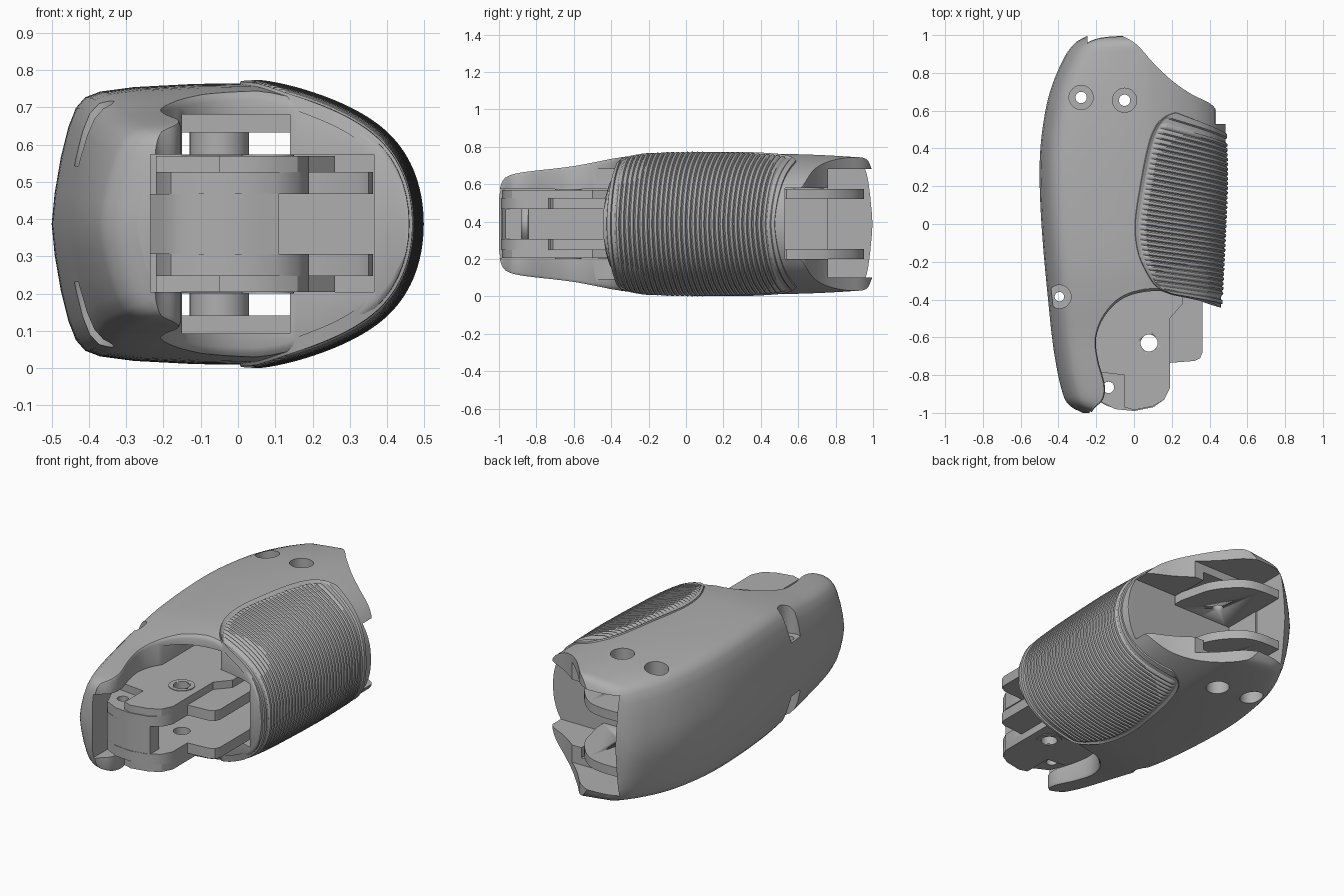
import bpy, bmesh, math
from mathutils import Vector

if "Cube" in bpy.data.objects:
    bpy.data.objects.remove(bpy.data.objects["Cube"])

MID = 0.387          # mirror plane height
CX = 0.05            # crown of the cross-section

grey = bpy.data.materials.new("warm_grey")
grey.use_nodes = True
grey.diffuse_color = (0.43, 0.43, 0.43, 1)
grey.node_tree.nodes["Principled BSDF"].inputs["Base Color"].default_value = (0.43, 0.43, 0.43, 1)

LEFT = [(-1, -.27), (-.97, -.33), (-.92, -.37), (-.7, -.42), (-.4, -.455), (0, -.49),
        (.3, -.5), (.5, -.485), (.7, -.445), (.88, -.37), (.96, -.31), (1, -.24)]
RIGHT = [(-1, .44), (-.43, .46), (.2, .488), (.45, .485), (.63, .485), (1, .485)]
HALF = [(-1, .235), (-.97, .262), (-.9, .28), (-.6, .318), (-.4, .35), (-.2, .371),
        (.2, .378), (.6, .373), (.9, .358), (.97, .345), (1, .29)]
GRIP_EDGE = [(-.375, .21), (-.34, .12), (-.27, .06), (-.15, .005), (0, -.012), (.2, .015),
             (.42, .06), (.53, .105), (.58, .165), (.6, .23)]


def curve(table, t):
    """Smooth interpolation of a short table."""
    t = min(max(t, table[0][0]), table[-1][0])
    n = len(table)

    def slope(i):
        a, b = table[max(i - 1, 0)], table[min(i + 1, n - 1)]
        return (b[1] - a[1]) / (b[0] - a[0])
    i = max(k for k in range(n - 1) if table[k][0] <= t)
    (a, p), (b, q) = table[i], table[i + 1]
    d = b - a
    s = (t - a) / d
    return (p * (1 + 2 * s) * (1 - s) ** 2 + q * s * s * (3 - 2 * s)
            + d * slope(i) * s * (1 - s) ** 2 + d * slope(i + 1) * s * s * (s - 1))


def crown(a):
    """Relative height of the right half of the cross-section."""
    return math.cos(a) - .03 * math.sin(4 * max(a, 0))


def height(x, y):
    f = min(max((x - CX) / (curve(RIGHT, y) - CX), 0), 1)
    return max(curve(HALF, y) * crown(math.asin(f)), 0.1)


def finish(name, bm, smooth=None):
    bmesh.ops.recalc_face_normals(bm, faces=bm.faces)
    me = bpy.data.meshes.new(name)
    bm.to_mesh(me)
    bm.free()
    ob = bpy.data.objects.new(name, me)
    bpy.context.collection.objects.link(ob)
    me.materials.append(grey)
    if smooth:
        shade(ob, smooth)
    return ob


def shade(ob, angle):
    bpy.ops.object.select_all(action='DESELECT')
    ob.select_set(True)
    bpy.context.view_layer.objects.active = ob
    bpy.ops.object.shade_smooth_by_angle(angle=math.radians(angle))


def loft(name, rings, smooth=None):
    """Closed solid through matching rings of points."""
    bm = bmesh.new()
    rows = [[bm.verts.new(p) for p in r] for r in rings]
    n = len(rows[0])
    for a, b in zip(rows, rows[1:]):
        for i in range(n):
            bm.faces.new((a[i], a[(i + 1) % n], b[(i + 1) % n], b[i]))
    bm.faces.new(rows[0])
    bm.faces.new(rows[-1])
    return finish(name, bm, smooth)


def prism(name, outline, z0, z1, smooth=None):
    return loft(name, [[(x, y, z) for x, y in outline] for z in (z0, z1)], smooth)


def box(name, x0, x1, y0, y1, z0, z1):
    return prism(name, [(x0, y0), (x1, y0), (x1, y1), (x0, y1)], z0, z1)


def disc(name, x, y, r, z0, z1):
    pts = [(x + r * math.cos(a * math.tau / 32), y + r * math.sin(a * math.tau / 32)) for a in range(32)]
    return prism(name, pts, z0, z1, 30)


def rounded(points, steps=5):
    """Smooth open path through a few points."""
    p = [Vector(q) for q in points]
    p = [2 * p[0] - p[1]] + p + [2 * p[-1] - p[-2]]
    out = []
    for a, b, c, d in zip(p, p[1:], p[2:], p[3:]):
        for k in range(steps):
            t = k / steps
            out.append(.5 * (2 * b + (c - a) * t + (2 * a - 5 * b + 4 * c - d) * t * t
                             + (3 * b - a - 3 * c + d) * t ** 3))
    return out + [p[-2]]


def cut(ob, cutters):
    bpy.context.view_layer.objects.active = ob
    for c in cutters:
        c.hide_render = True
        m = ob.modifiers.new("cut", 'BOOLEAN')
        m.operation, m.solver, m.object = 'DIFFERENCE', 'EXACT', c
        bpy.ops.object.modifier_apply(modifier=m.name)


# Main shell: lofted cross-sections along the length
flank = [(0, 0), (.008, .22), (.025, .48), (.045, .69), (.065, .825), (.09, .9), (.13, .94), (.22, .972)]
rings = []
for k in range(61):
    y = -math.cos(math.pi * k / 60)
    xl, w, h = curve(LEFT, y), curve(RIGHT, y) - CX, curve(HALF, y)
    top = [(xl + dx, f * h) for dx, f in flank] + [((xl + .22 + CX) / 2, .995 * h)]
    top += [(CX + w * math.sin(a * math.pi / 32), h * crown(a * math.pi / 32)) for a in range(17)]
    ring = top + [(x, -z) for x, z in reversed(top[1:-1])]
    rings.append([(x, y, MID + z) for x, z in ring])
shell = loft("outer_shell", rings)

# Front scoop with a narrow rounded rim
path = rounded([(.6, -.46), (.45, -.44), (.25, -.375), (.1, -.355), (-.05, -.39), (-.15, -.48), (-.2, -.6),
                (-.19, -.72), (-.155, -.85), (-.165, -.93), (-.22, -.99), (-.25, -1.1)])
side = []
for i, p in enumerate(path):
    d = path[min(i + 1, len(path) - 1)] - path[max(i - 1, 0)]
    side.append(Vector((d.y, -d.x)).normalized())
levels = [(.1, .05), (.003, .015), (-.009, .005), (-.022, 0)]
rings = []
for sign, order in ((-1, levels), (1, levels[::-1])):
    for dz, off in order:
        r = []
        for p, s in zip(path, side):
            q = p + s * off
            r.append((q.x, q.y, MID + sign * (height(p.x, p.y) + dz)))
        r += [(-.25, -1.4, MID + sign * (.3 + dz)), (.6, -1.4, MID + sign * (.3 + dz))]
        rings.append(r)
scoop = loft("scoop_cutter", rings)

# Rear slope and the hollow interior
rear = [tuple(p) for p in rounded([(-.13, 1.02), (-.05, .99), (.02, .945), (.1, .855), (.2, .76),
                                   (.3, .69), (.42, .625), (.46, .54), (.6, .5)])]
cutters = [scoop, prism("slope_cutter", rear + [(.6, 1.1), (-.13, 1.1)], -.1, .9),
           box("front_pocket", -.235, .365, -1.2, -.1, .205, .573),
           box("rear_pocket", -.235, .6, .53, 1.2, .2, .58),
           box("rear_opening", -.245, .6, .76, 1.2, .1, .68)]
for s in (1, -1):
    for name, y0, y1, z in (("upper_hollow", -.6, .4, .294), ("upper_passage", .3, .8, .245)):
        cutters.append(box(name, -.15, .14, y0, y1, *sorted((MID + s * .184, MID + s * z))))
screws = [(-.28, .67, .03, .064), (-.05, .655, .03, .064), (-.395, -.385, .025, .062)]
holes = [disc("screw_hole", x, y, r, -.1, .9) for x, y, r, _ in screws]
bores = [disc("screw_recess", x, y, r, *z) for (x, y, _, r), zs in zip(screws, (.275, .275, .155))
         for z in ((-.1, MID - zs), (MID + zs, .9))]
cut(shell, cutters + holes + bores)
shade(shell, 35)

# Ribbed grip wrapped around the right side
RIBS, ACROSS = 36, 72
bm = bmesh.new()
rows = []
for k in range(RIBS * 4 + 1):
    t = k / (RIBS * 4)
    y0, y1 = -.375 + .975 * t, -.43 + .91 * t
    row = []
    for j in range(ACROSS + 1):
        u = 2 * j / ACROSS - 1
        y = y1 + (y0 - y1) * abs(u) ** 1.5
        w, h = curve(RIGHT, y) - CX, curve(HALF, y)
        start = math.asin((curve(GRIP_EDGE, y0) - CX) / w)
        a = start + (math.pi / 2 - start) * (1 - abs(u))
        edge = min(j, ACROSS - j, k / 3, (RIBS * 4 - k) / 3)
        off = -.03 if edge == 0 else .008 if edge <= 1.4 else -.002 if edge <= 2.4 else \
            (.001, .009, .01, .009)[k % 4]
        z = (h + off) * crown(a)
        row.append(bm.verts.new((CX + (w + off) * math.sin(a), y, MID + math.copysign(z, -u))))
    rows.append(row)
for a, b in zip(rows, rows[1:]):
    for i in range(ACROSS):
        bm.faces.new((a[i], a[i + 1], b[i + 1], b[i]))
finish("ribbed_grip", bm, 40)

# Front hinge: plates, lugs and bosses mirrored about the middle
plate = [(.362, -.08), (.362, -.68), (.35, -.71), (.32, -.725), (.19, -.735), (.19, -.87), (.16, -.93),
         (.1, -.97), (0, -.99), (-.1, -.98), (-.18, -.94), (-.22, -.85), (-.22, -.08)]
lug = [(.26, -.08), (.26, -.42), (.19, -.5), (.19, -.87), (.16, -.93), (.1, -.965), (0, -.985),
       (-.05, -.97), (-.05, -.8), (-.22, -.78), (-.22, -.08)]
pins = [disc("pin_cutter", .08, -.63, .045, -.1, .9), disc("pin_cutter", -.135, -.865, .03, -.1, .9)]
for tag, s in (("upper", 1), ("lower", -1)):
    def span(a, b):
        return sorted((MID + s * a, MID + s * b))
    for name, shape, z in (("hinge_plate", plate, span(.08, .14)), ("hinge_lug", lug, span(.138, .183))):
        part = prism(f"{tag}_{name}", shape, *z)
        cut(part, pins)
        shade(part, 30)
    boss = disc(f"{tag}_hinge_boss", .08, -.63, .07, *span(.18, .187))
    cut(boss, pins[:1])
    # Rear hinge ears and screw posts
    ear = prism(f"{tag}_rear_ear", rounded([(-.24, .5), (.13, .5), (.13, .7), (.08, .82), (-.02, .92),
                                           (-.12, .95), (-.24, .95)], 4), *span(.135, .187), 30)
    post = disc(f"{tag}_screw_post", -.05, .655, .08, *span(.18, .26))
    for part in (ear, post):
        cut(part, holes)

# Curved cap joining the hinge plates at the front
cap = rounded([(.11, -.965), (0, -.985), (-.1, -.975), (-.18, -.94), (-.235, -.86)])
cap += rounded([(-.16, -.84), (-.1, -.885), (0, -.9), (.11, -.88)])
ob = prism("hinge_cap", cap, MID - .081, MID + .081, 30)
cut(ob, pins[1:])

for helper in cutters + holes + bores + pins:
    bpy.data.objects.remove(helper)
